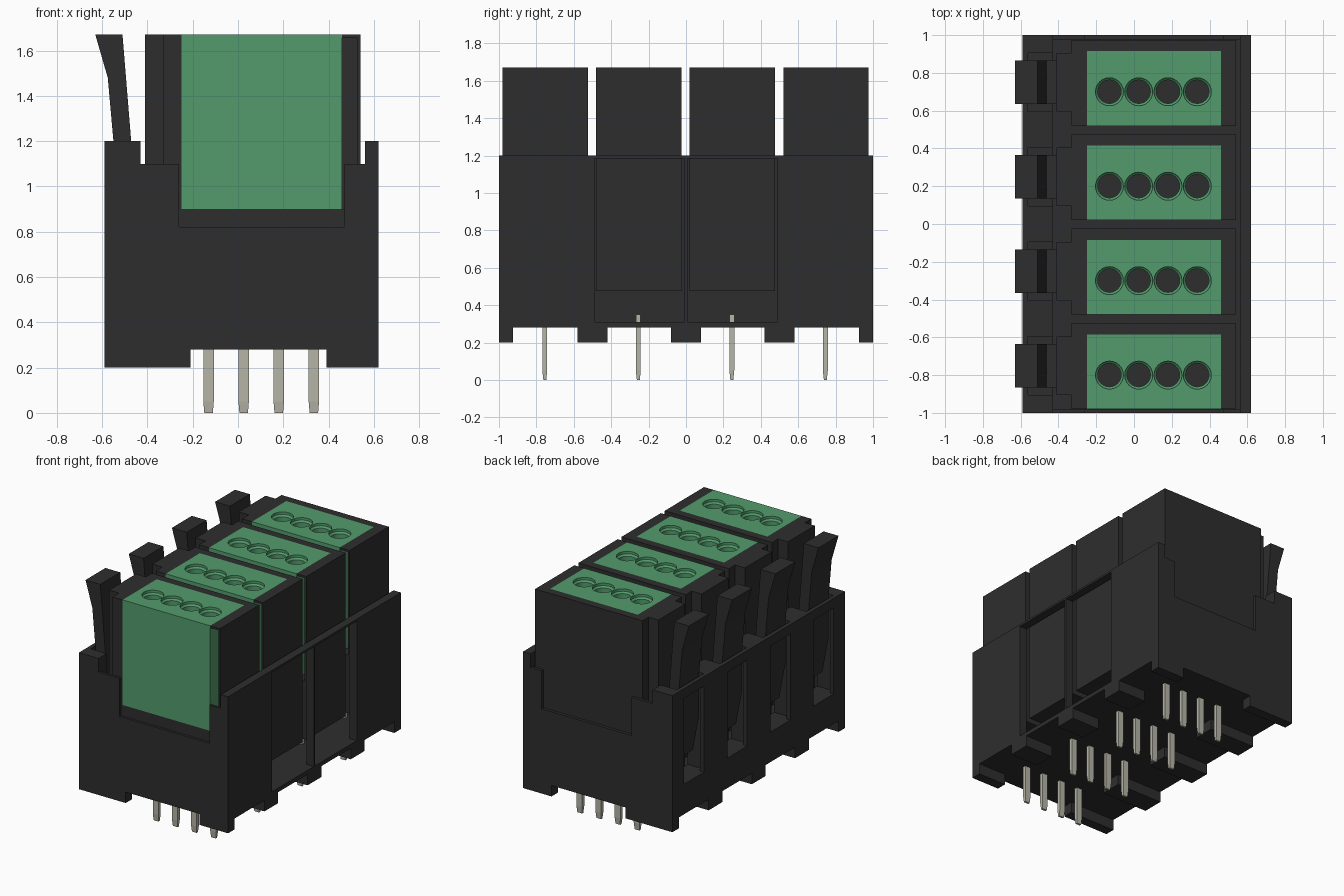
import bpy, bmesh, math
from mathutils import Matrix

cube = bpy.data.objects.get("Cube")
if cube:
    bpy.data.objects.remove(cube, do_unlink=True)


def material(name, rgb):
    m = bpy.data.materials.new(name)
    m.use_nodes = True
    m.diffuse_color = (*rgb, 1)
    bsdf = next(n for n in m.node_tree.nodes if n.type == "BSDF_PRINCIPLED")
    bsdf.inputs["Base Color"].default_value = (*rgb, 1)
    return m


BLACK = material("black plastic", (0.027, 0.027, 0.027))
GREEN = material("green plastic", (0.085, 0.33, 0.15))
METAL = material("pale metal", (0.47, 0.46, 0.39))

ROWS = (-0.75, -0.25, 0.25, 0.75)         # connector centres along y
POLES = (-0.13, 0.025, 0.18, 0.335)       # contact positions along x


def finish(name, bm, mat):
    bmesh.ops.recalc_face_normals(bm, faces=bm.faces)
    me = bpy.data.meshes.new(name)
    bm.to_mesh(me)
    bm.free()
    me.materials.append(mat)
    ob = bpy.data.objects.new(name, me)
    bpy.context.collection.objects.link(ob)
    return ob


def boxes(name, items, mat):
    """One object from boxes given as (x0, x1, y0, y1, z0, z1)."""
    bm = bmesh.new()
    for x0, x1, y0, y1, z0, z1 in items:
        m = Matrix.Translation(((x0 + x1) / 2, (y0 + y1) / 2, (z0 + z1) / 2))
        m = m @ Matrix.Diagonal((x1 - x0, y1 - y0, z1 - z0, 1))
        bmesh.ops.create_cube(bm, size=1, matrix=m)
    return finish(name, bm, mat)


def extrude_xz(name, profile, y0, y1, mat):
    bm = bmesh.new()
    face = bm.faces.new([bm.verts.new((x, y0, z)) for x, z in profile])
    ext = bmesh.ops.extrude_face_region(bm, geom=[face])
    verts = [g for g in ext["geom"] if isinstance(g, bmesh.types.BMVert)]
    bmesh.ops.translate(bm, verts=verts, vec=(0, y1 - y0, 0))
    return finish(name, bm, mat)


# Housing end walls with the stepped notch
wall = [(-0.59, 0.28), (0.62, 0.28), (0.62, 1.2), (0.56, 1.2), (0.56, 1.1),
        (0.47, 1.1), (0.47, 0.82), (-0.26, 0.82), (-0.26, 1.1),
        (-0.43, 1.1), (-0.43, 1.2), (-0.59, 1.2)]
extrude_xz("front_wall", wall, -1, -0.982, BLACK)
extrude_xz("back_wall", wall, 0.978, 1, BLACK)

# Housing floor and feet
boxes("floor", [(-0.59, 0.62, -1, 1, 0.28, 0.31)], BLACK)
feet = [(x0, x1, y0, y1, 0.2, 0.28)
        for x0, x1 in ((-0.59, -0.21), (0.39, 0.62))
        for y0, y1 in ((-1, -0.925), (-0.58, -0.42), (-0.08, 0.08),
                       (0.42, 0.58), (0.925, 1))]
boxes("feet", feet, BLACK)

# Right-hand wall: solid ends, open middle with a thin top rail and post
boxes("open_side_wall", [(0.56, 0.62, -1, -0.49, 0.28, 1.2),
                         (0.56, 0.62, 0.49, 1, 0.28, 1.2),
                         (0.56, 0.62, -0.49, 0.49, 1.185, 1.2),
                         (0.56, 0.62, -0.008, 0.008, 0.28, 1.19)], BLACK)

# Latch side: pockets open at the top, each with a window through the skin
latch = [(-0.59, -0.43, -1, 1, 0.28, 0.5)]
edges = [-1] + [c + s for c in ROWS for s in (-0.155, 0.155)] + [1]
for y0, y1 in zip(edges[::2], edges[1::2]):
    latch.append((-0.59, -0.43, y0, y1, 0.5, 1.2))
for c in ROWS:
    latch += [(-0.59, -0.56, c - 0.155, c - 0.115, 0.5, 1.2),
              (-0.59, -0.56, c + 0.115, c + 0.155, 0.5, 1.2),
              (-0.59, -0.56, c - 0.115, c + 0.115, 1.13, 1.2)]
boxes("latch_side_wall", latch, BLACK)


def hole_cutter(c):
    """Four stepped bores as revolved profiles."""
    bm = bmesh.new()
    profile = ((0.062, 0.8), (0.062, 1.64), (0.074, 1.652), (0.074, 1.75))
    for x in POLES:
        rings = [[bm.verts.new((x + r * math.cos(a * math.tau / 24),
                                c - 0.05 + r * math.sin(a * math.tau / 24), z))
                  for a in range(24)] for r, z in profile]
        for lo, hi in zip(rings, rings[1:]):
            for i in range(24):
                j = (i + 1) % 24
                bm.faces.new((lo[i], lo[j], hi[j], hi[i]))
        bm.faces.new(rings[0])
        bm.faces.new(rings[-1])
    ob = finish("bore_cutter", bm, GREEN)
    ob.hide_render = True
    return ob


for n, c in enumerate(ROWS, 1):
    f, b = c - 0.23, c + 0.225            # front and back of this plug

    # Black plug shell: base, back, latch rail and thin slotted side
    boxes(f"plug_shell_{n}", [
        (-0.33, 0.54, f, b, 0.475, 0.9),
        (-0.25, 0.54, c + 0.165, b, 0.9, 1.67),
        (-0.33, -0.25, f, b, 0.9, 1.67),
        (-0.41, -0.33, c - 0.155, c + 0.155, 0.475, 1.67),
        (0.527, 0.54, f, c + 0.165, 0.9, 1.67),
        (0.46, 0.527, f, c + 0.165, 1.655, 1.67)], BLACK)

    # Green insert with wire holes
    insert = boxes(f"green_insert_{n}",
                   [(-0.25, 0.46, f, c + 0.165, 0.9, 1.67)], GREEN)
    cutter = hole_cutter(c)
    mod = insert.modifiers.new("bores", "BOOLEAN")
    mod.operation, mod.solver, mod.object = "DIFFERENCE", "EXACT", cutter
    bpy.context.view_layer.objects.active = insert
    bpy.ops.object.modifier_apply(modifier=mod.name)
    bpy.data.objects.remove(cutter, do_unlink=True)
    bpy.ops.object.select_all(action="DESELECT")
    insert.select_set(True)
    bpy.ops.object.shade_smooth_by_angle(angle=math.radians(25))

    # Release lever, bent outwards at the top and hooked to the plug below
    lever = [(-0.63, 1.67), (-0.51, 1.67), (-0.47, 1.18), (-0.46, 0.72),
             (-0.41, 0.72), (-0.41, 0.64), (-0.50, 0.64), (-0.55, 0.9),
             (-0.55, 1.2), (-0.575, 1.48)]
    extrude_xz(f"release_lever_{n}", lever, c - 0.115, c + 0.115, BLACK)

    # Tapered solder pins
    bm = bmesh.new()
    for x in POLES:
        m = Matrix.Translation((x, c - 0.005, 0.2))
        geo = bmesh.ops.create_cube(bm, size=1,
                                    matrix=m @ Matrix.Diagonal((0.046, 0.026, 0.3, 1)))
        bottom = [v for v in geo["verts"] if v.co.z < 0.1]
        face = next(q for q in bottom[0].link_faces if all(v in bottom for v in q.verts))
        tip = bmesh.ops.extrude_discrete_faces(bm, faces=[face])["faces"][0]
        for v in tip.verts:
            v.co.x = x + (v.co.x - x) * 0.82
            v.co.y = c - 0.005 + (v.co.y - c + 0.005) * 0.6
            v.co.z = 0
    finish(f"pins_{n}", bm, METAL)
